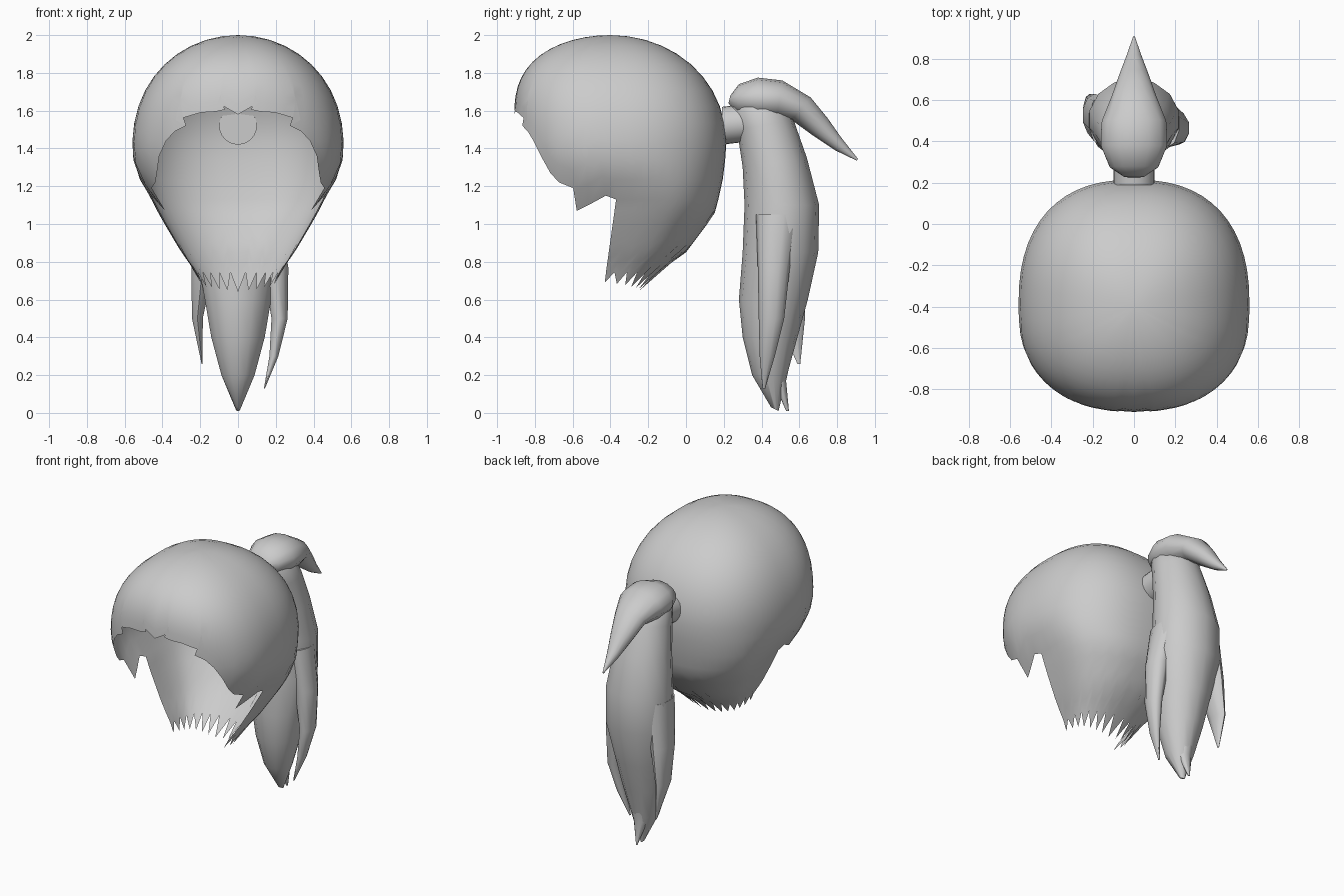
import bpy, bmesh, math

if "Cube" in bpy.data.objects:
    bpy.data.objects.remove(bpy.data.objects["Cube"])

mat = bpy.data.materials.new("light_grey")
mat.diffuse_color = (0.6, 0.6, 0.6, 1)
mat.use_nodes = True
mat.node_tree.nodes["Principled BSDF"].inputs["Base Color"].default_value = mat.diffuse_color


def finish(name, bm, angle=50):
    bmesh.ops.recalc_face_normals(bm, faces=bm.faces)
    me = bpy.data.meshes.new(name)
    bm.to_mesh(me)
    bm.free()
    ob = bpy.data.objects.new(name, me)
    bpy.context.collection.objects.link(ob)
    me.materials.append(mat)
    bpy.ops.object.select_all(action='DESELECT')
    ob.select_set(True)
    bpy.context.view_layer.objects.active = ob
    bpy.ops.object.shade_smooth_by_angle(angle=math.radians(angle))
    return ob


def table(z, pts):
    """Linear lookup in (z, value) pairs sorted from high to low."""
    if z >= pts[0][0]:
        return pts[0][1]
    for (z0, v0), (z1, v1) in zip(pts, pts[1:]):
        if z >= z1:
            return v0 + (v1 - v0) * (z0 - z) / (z0 - z1)
    return pts[-1][1]


def dome(z, z0, power):
    return max(0, 1 - (max(0, z - z0) / (2 - z0)) ** power) ** 0.5


WIDTH = [(1.4, .56), (1.2, .54), (1.05, .46), (.85, .33), (.75, .25), (.64, .19)]
BACK = [(1.4, .215), (1.2, .19), (1.05, .15), (.85, 0), (.75, -.14), (.64, -.25)]
FRONT = [(1.55, -.91), (1.4, -.9), (1.2, -.86), (1.07, -.83)]
MIDDLE = [(1.4, -.4), (1.13, -.37), (.7, -.43)]


def cap_point(phi, z):
    """Point on the head at angle phi from the front (degrees) and height z."""
    c, s = math.cos(math.radians(phi)), math.sin(math.radians(phi))
    e = 0.83
    mid = table(z, MIDDLE)
    x = table(z, WIDTH) * dome(z, 1.4, 2.2) * abs(s) ** e
    curl = min(1, max(0, (1.32 - z) / .2)) * min(1, max(0, (125 - phi) / 40))
    x *= 1 - 0.13 * curl
    if c >= 0:
        y = mid + (table(z, FRONT) - mid) * dome(z, 1.55, 2.8) * c ** e
    else:
        y = mid + (table(z, BACK) - mid) * dome(z, 1.4, 2.2) * (-c) ** e
    return (x if phi not in (0, 180) else 0, y, z)


# Hair cap: columns run from the crown to the ragged hem, half then mirrored
hem = [(90, 1.13), (86, 1.15), (76, 1.10), (68, 1.07), (67, 1.19), (57, 1.22),
       (51, 1.27), (45, 1.36), (39, 1.44), (33, 1.49), (25.5, 1.52), (33, 1.55),
       (23, 1.575), (17.5, 1.59), (9.4, 1.595), (5, 1.605), (8.4, 1.64), (0, 1.58)]
NB, ROWS, LOW = 14, 13, 7
columns = [(180 - 90 * i / NB, 180 - 90 * i / NB, 1.13) for i in range(NB)]
columns += [(90 - 90 * i / (len(hem) - 1), p, z) for i, (p, z) in enumerate(hem)]

bm = bmesh.new()
crown = bm.verts.new((0, -.4, 2))
grid = []
for i, (base, end, zh) in enumerate(columns):
    col = []
    for r in range(1, ROWS + 1):
        t = r / ROWS
        z = 2 - (2 - zh) * (1 - math.cos(t * math.pi / 2))
        col.append(bm.verts.new(cap_point(base + (end - base) * t ** 4, z)))
    if i <= NB:  # nape columns continue down to a toothed edge
        tip = (.64 + .05 * i / NB) if i % 2 == 0 else .745
        for r in range(1, LOW + 1):
            col.append(bm.verts.new(cap_point(base, 1.13 + (tip - 1.13) * r / LOW)))
    grid.append(col)
for a, b in zip(grid, grid[1:]):
    bm.faces.new((crown, a[0], b[0]))
    for r in range(min(len(a), len(b)) - 1):
        bm.faces.new((a[r], a[r + 1], b[r + 1], b[r]))
geom = bm.verts[:] + bm.edges[:] + bm.faces[:]
bmesh.ops.mirror(bm, geom=geom, axis='X', merge_dist=0.0005)
bmesh.ops.remove_doubles(bm, verts=bm.verts, dist=0.0005)
finish("hair_cap", bm, 60)


def loft(name, rings, n=14):
    """Closed strand; each ring is (x, front y, front z, back y, back z, half width)."""
    bm = bmesh.new()
    loops = []
    for x, ya, za, yb, zb, h in rings:
        loop = []
        for k in range(n):
            a = 2 * math.pi * k / n
            f = (1 - math.cos(a)) / 2
            loop.append(bm.verts.new((x + h * math.sin(a), ya + (yb - ya) * f, za + (zb - za) * f)))
        loops.append(loop)
    for a, b in zip(loops, loops[1:]):
        for k in range(n):
            bm.faces.new((a[k], a[(k + 1) % n], b[(k + 1) % n], b[k]))
    bm.faces.new(loops[0])
    bm.faces.new(loops[-1])
    return finish(name, bm, 60)


# Hanging ponytail
loft("ponytail", [
    (0, .30, 1.72, .42, 1.73, .06), (0, .23, 1.65, .50, 1.70, .13),
    (0, .27, 1.50, .57, 1.55, .16), (0, .30, 1.30, .64, 1.35, .19),
    (0, .31, 1.10, .705, 1.10, .22), (0, .30, .85, .70, .85, .225),
    (0, .28, .60, .645, .60, .18), (0, .30, .40, .59, .40, .145),
    (0, .35, .20, .535, .20, .09), (0, .45, .03, .49, .01, .012)])
# Short flap flicking out over the top
loft("top_flap", [
    (0, .225, 1.64, .235, 1.68, .05), (0, .27, 1.58, .28, 1.74, .12),
    (0, .38, 1.55, .38, 1.775, .165), (0, .48, 1.55, .51, 1.76, .16),
    (0, .56, 1.55, .66, 1.67, .11), (0, .67, 1.47, .75, 1.56, .075),
    (0, .79, 1.39, .82, 1.46, .04), (0, .905, 1.335, .91, 1.345, .004)])
# Loose strands at the sides and the tip
loft("right_strand", [
    (.16, .37, 1.05, .60, 1.05, .06), (.20, .38, .77, .55, .77, .07),
    (.22, .385, .50, .52, .50, .045), (.19, .39, .30, .47, .30, .025),
    (.14, .405, .13, .42, .13, .003)], 10)
loft("left_strand", [
    (-.16, .38, 1.05, .62, 1.05, .06), (-.19, .42, .75, .63, .75, .06),
    (-.215, .48, .50, .63, .50, .03), (-.19, .59, .26, .605, .26, .003)], 10)
loft("tip_strand", [
    (0, .44, .35, .57, .35, .07), (0, .46, .17, .53, .17, .05),
    (0, .53, .01, .545, .01, .004)], 10)

# Hair tie joining the cap and the ponytail
bm = bmesh.new()
bmesh.ops.create_cone(bm, cap_ends=True, segments=24, radius1=.1, radius2=.1, depth=.12)
for v in bm.verts:
    x, y, z = v.co
    v.co = (x, .25 + z, 1.52 + y + (z + .06) * .12)
finish("hair_tie", bm, 40)
